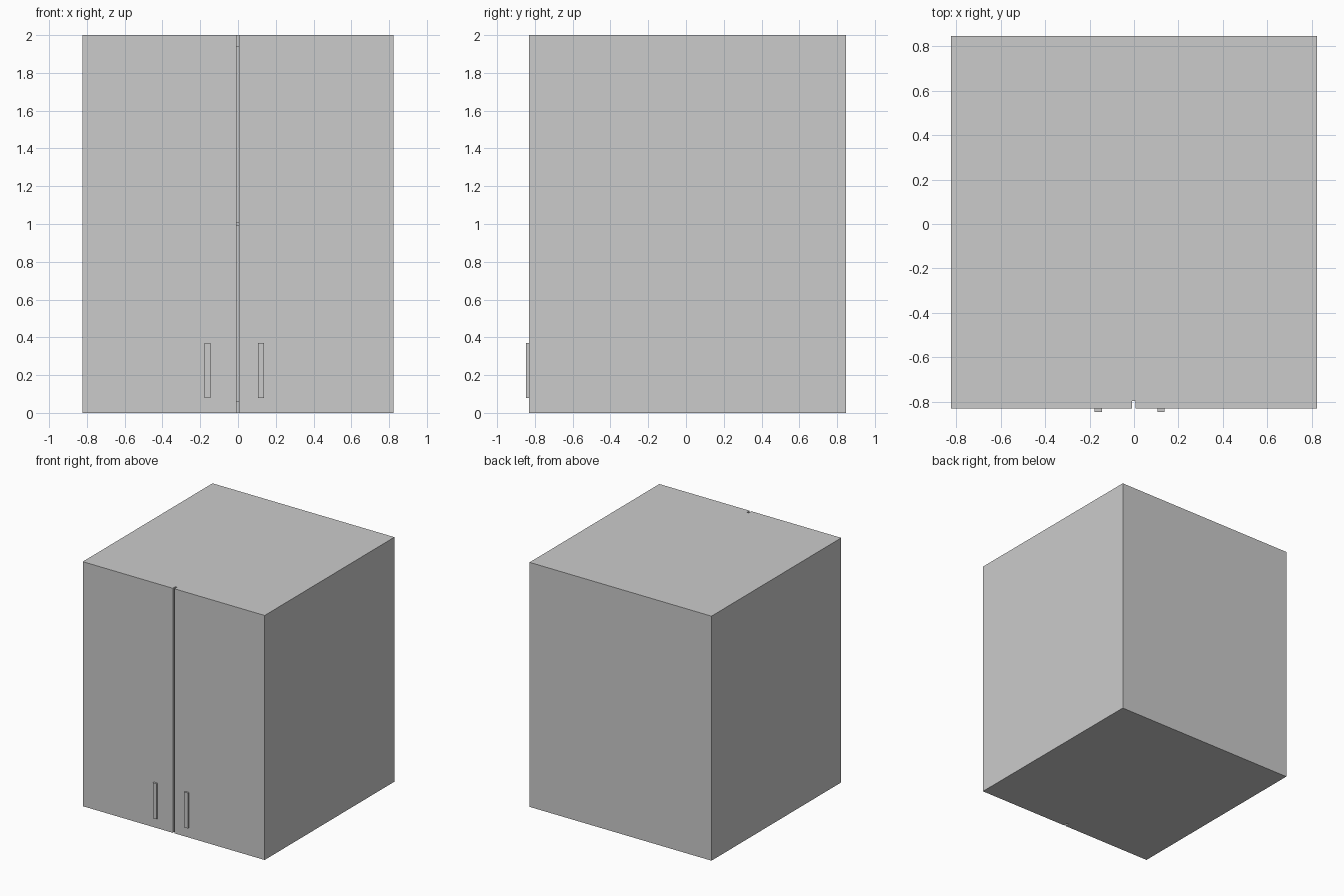
import bpy

if "Cube" in bpy.data.objects:
    bpy.data.objects.remove(bpy.data.objects["Cube"])


def box(name, x, y, z):
    """Axis-aligned box from (min, max) ranges."""
    sx, sy, sz = (r[1] - r[0] for r in (x, y, z))
    bpy.ops.mesh.primitive_cube_add(size=1, location=(sum(x) / 2, sum(y) / 2, sum(z) / 2))
    ob = bpy.context.object
    ob.name = name
    ob.scale = (sx, sy, sz)
    bpy.ops.object.transform_apply(location=False, rotation=False, scale=True)
    return ob


W, BACK, H = 0.823, 0.846, 2.0
BODY_FRONT, DOOR_BACK, DOOR_FRONT = -0.796, -0.792, -0.831
T = 0.06                      # carcass panel thickness
inner = (-W + T, W - T)

# Carcass: sides, floor, roof, back
box("left_side", (-W, -W + T), (BODY_FRONT, BACK), (0, H))
box("right_side", (W - T, W), (BODY_FRONT, BACK), (0, H))
box("bottom_panel", inner, (BODY_FRONT, BACK), (0, T))
box("top_panel", inner, (BODY_FRONT, BACK), (H - T, H))
box("back_panel", inner, (BACK - T, BACK), (T, H - T))

# Middle shelf
box("shelf", inner, (BODY_FRONT, BACK - T), (0.99, 1.01))

# Doors with a narrow gap between them
box("left_door", (-W, -0.008), (DOOR_FRONT, DOOR_BACK), (0, H))
box("right_door", (0.006, W), (DOOR_FRONT, DOOR_BACK), (0, H))

# Bar handles
for name, x in (("left_handle", (-0.178, -0.145)), ("right_handle", (0.105, 0.138))):
    box(name, x, (-0.846, DOOR_FRONT), (0.08, 0.37))
